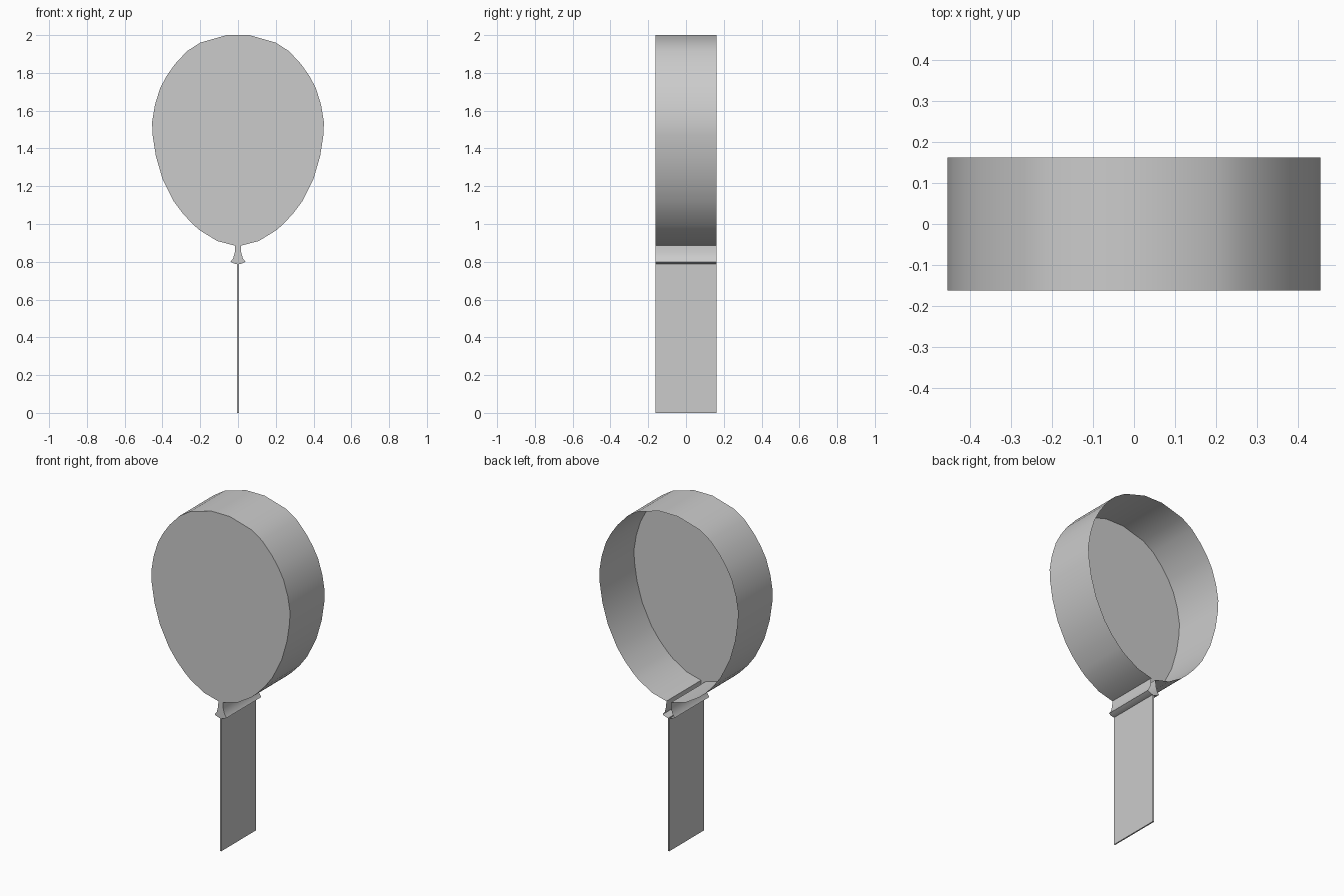
import bpy, bmesh, math

if "Cube" in bpy.data.objects:
    bpy.data.objects.remove(bpy.data.objects["Cube"])

DEPTH = 0.1625  # half thickness along y


def open_shell(name, half, join):
    """Mirror a right-hand (x, z) profile, cap the front, wall the sides, leave the back open.
    join: whether the last point is walled across to its mirror image."""
    n = len(half)
    pts = half + [(-x, z) for x, z in reversed(half)]
    area = sum(pts[i - 1][0] * pts[i][1] - pts[i][0] * pts[i - 1][1] for i in range(2 * n))
    bm = bmesh.new()
    front = [bm.verts.new((x, -DEPTH, z)) for x, z in pts]
    back = [bm.verts.new((x, DEPTH, z)) for x, z in pts]
    ccw = area > 0
    bm.faces.new(front if ccw else front[::-1])
    for i in range(2 * n - 1):
        if i == n - 1 and not join:
            continue
        a, b = (i, i + 1) if ccw else (i + 1, i)
        bm.faces.new((front[b], front[a], back[a], back[b]))
    mesh = bpy.data.meshes.new(name)
    bm.to_mesh(mesh)
    bm.free()
    ob = bpy.data.objects.new(name, mesh)
    bpy.context.collection.objects.link(ob)
    bpy.ops.object.select_all(action='DESELECT')
    ob.select_set(True)
    bpy.context.view_layer.objects.active = ob
    bpy.ops.object.shade_smooth_by_angle(angle=math.radians(30))
    return ob


# Balloon body, from the neck opening up to the flat top
open_shell("balloon_body", [
    (0.015, 0.885), (0.11, 0.91), (0.2, 0.965), (0.235, 0.995), (0.29, 1.053),
    (0.34, 1.12), (0.40, 1.24), (0.435, 1.36), (0.452, 1.47), (0.455, 1.54),
    (0.44, 1.63), (0.412, 1.72), (0.377, 1.785), (0.335, 1.845), (0.27, 1.915),
    (0.2, 1.96), (0.06, 2.0)], True)

# Flared neck, open where it meets the body and the string
open_shell("neck", [
    (0.015, 0.885), (0.017, 0.85), (0.025, 0.82), (0.039, 0.80),
    (0.022, 0.791), (0.004, 0.787)], False)

# Thin string reaching the ground
open_shell("string", [(0.004, 0.787), (0.004, 0.0)], True)
